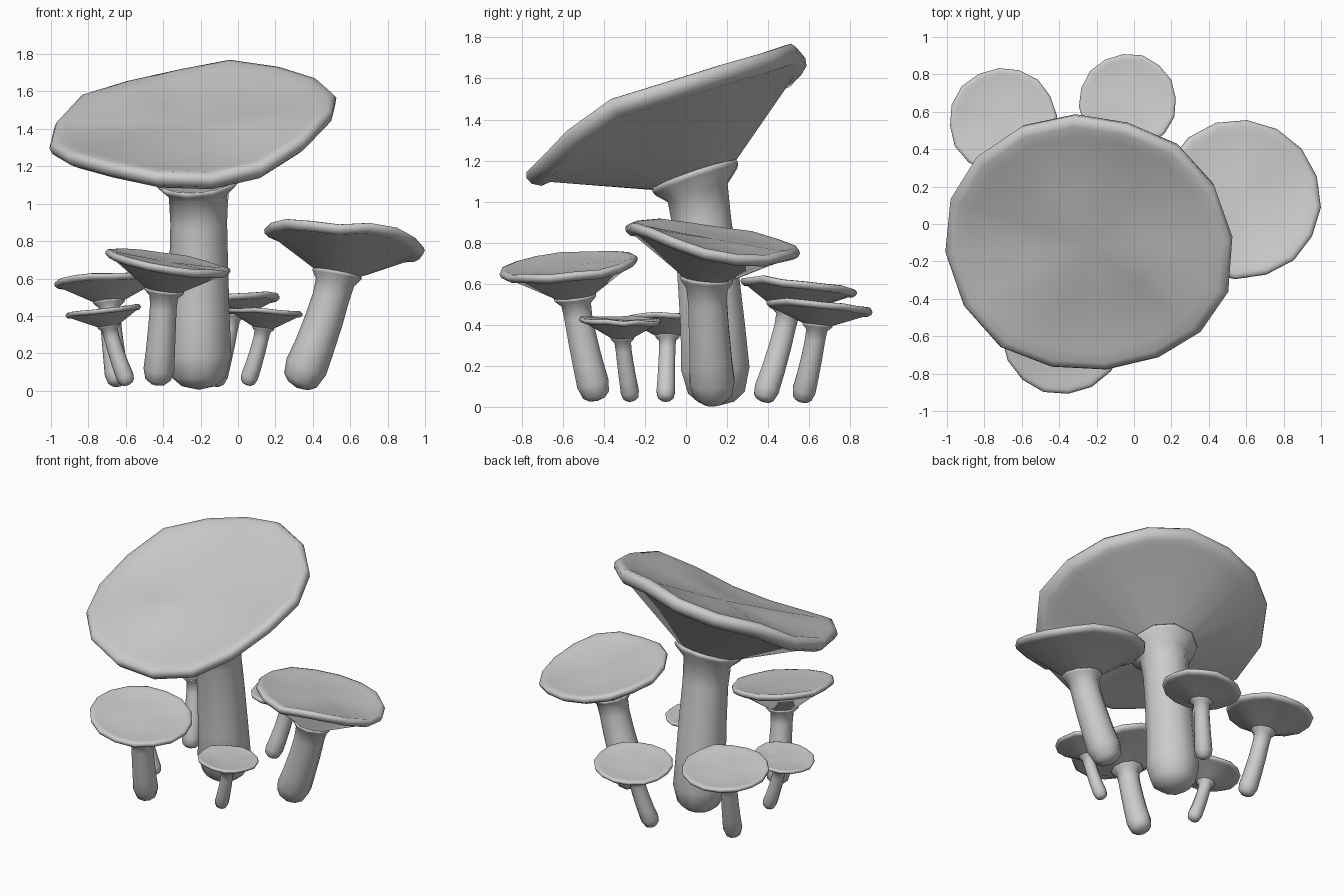
import bpy, bmesh, random
from math import cos, sin, tau, radians
from mathutils import Vector

if "Cube" in bpy.data.objects:
    bpy.data.objects.remove(bpy.data.objects["Cube"])

random.seed(4)
UP = Vector((0, 0, 1))


def ring(bm, c, n, r, sides, wob=None, phase=0.0):
    """Circle of vertices around c facing n, with optional per-vertex wobble."""
    q = UP.rotation_difference(n.normalized())
    out = []
    for i in range(sides):
        a = tau * i / sides + phase
        k, dz = wob[i] if wob else (1, 0)
        out.append(bm.verts.new(c + q @ Vector((r * k * cos(a), r * k * sin(a), dz * r))))
    return out


def skin(bm, rings, start, end):
    """Bridge the rings and close both ends with a fan to a point."""
    s = len(rings[0])
    for a, b in zip(rings, rings[1:]):
        for i in range(s):
            j = (i + 1) % s
            bm.faces.new((a[i], a[j], b[j], b[i]))
    p, q = bm.verts.new(start), bm.verts.new(end)
    for i in range(s):
        j = (i + 1) % s
        bm.faces.new((p, rings[0][j], rings[0][i]))
        bm.faces.new((q, rings[-1][i], rings[-1][j]))


def finish(bm, name):
    me = bpy.data.meshes.new(name)
    bmesh.ops.recalc_face_normals(bm, faces=bm.faces)
    bm.to_mesh(me)
    bm.free()
    ob = bpy.data.objects.new(name, me)
    bpy.context.collection.objects.link(ob)
    bpy.ops.object.select_all(action='DESELECT')
    ob.select_set(True)
    bpy.context.view_layer.objects.active = ob
    bpy.ops.object.shade_smooth_by_angle(angle=radians(60))


def mushroom(name, base, top, r, collar, cap, R, slope, heights=None, phase=5,
             sides=16, bend=0.66, oval=0.0):
    base, top, cap = Vector(base), Vector(top), Vector(cap)
    cn = Vector((-slope[0], -slope[1], 1)).normalized()
    d = top - base
    ctrl = base + Vector((d.x * bend, d.y * bend, d.z * 0.5))
    path = lambda t: base * (1 - t) ** 2 + ctrl * 2 * t * (1 - t) + top * t * t
    tan = lambda t: ((ctrl - base) * (1 - t) + (top - ctrl) * t).normalized()
    # collar faces between the stem direction and the cap direction
    kn = (tan(1) + cn * 1.5).normalized()

    # stem: rounded foot, slim shaft, flared collar
    bm = bmesh.new()
    e = r / d.length
    prof = [(0.12 * e, 0.55), (0.4 * e, 0.88), (1.1 * e, 1.06), (0.35, 1.0),
            (0.6, 0.95), (0.8, 0.92), (1 - 0.45 * e, 0.97)]
    rings = [ring(bm, path(t), tan(t).lerp(kn, t ** 3), r * k, 10) for t, k in prof]
    for h, k in ((-0.08, 0.96), (0.0, 1.0), (0.05, 0.97), (0.06, 0.8)):
        rings.append(ring(bm, top + kn * h * collar, kn, collar * k, 10))
    skin(bm, rings, path(0), top + kn * 0.05 * collar)
    finish(bm, name + "_stem")

    # cap: cone from the collar to a rounded lip and a nearly flat top
    bm = bmesh.new()
    q = UP.rotation_difference(cn)
    ph = radians(phase)
    wob = []
    for i in range(sides):
        a = tau * i / sides + ph
        k = 1 + oval * cos(2 * a) + random.uniform(-0.01, 0.01)
        if heights:
            flat = cap + q @ Vector((R * k * cos(a), R * k * sin(a), 0))
            wob.append((k, (heights[i] - flat.z) * cn.z / R))
        else:
            wob.append((k, random.uniform(-0.025, 0.025)))
    rings = [ring(bm, top, kn, collar * 0.85, sides, None, ph)]
    for k, h in ((0.87, -0.09), (0.93, -0.09), (0.985, -0.05), (1.0, 0.0),
                 (0.98, 0.033), (0.93, 0.042), (0.85, 0.024), (0.45, 0.01)):
        rings.append(ring(bm, cap + cn * h * R, cn, R * k, sides, wob, ph))
    skin(bm, rings, top, cap)
    finish(bm, name + "_cap")


# rim heights measured anticlockwise from the right-hand side
TALL_RIM = (1.565, 1.645, 1.705, 1.75, 1.69, 1.63, 1.565, 1.41,
            1.30, 1.255, 1.205, 1.135, 1.115, 1.175, 1.325, 1.485)
RIGHT_RIM = (.75, .72, .715, .74, .75, .77, .80, .84,
             .86, .885, .905, .895, .875, .885, .86, .805)

# name, foot, stem top, stem radius, collar radius, cap centre, cap radius, cap slope
mushroom("tall_mushroom", (-.21, .15, .005), (-.21, .045, 1.12), .165, .23,
         (-.237, -.108, 1.43), .765, (.17, .475), TALL_RIM, 5, 16, 0.15, 0.02)
mushroom("right_mushroom", (.315, .135, .015), (.53, .1, .625), .108, .135,
         (.572, .132, .82), .432, (-.15, -.16), RIGHT_RIM, -5)
mushroom("front_mushroom", (-.43, -.43, .03), (-.395, -.54, .535), .078, .108,
         (-.378, -.572, .69), .34, (-.17, .1))
mushroom("back_left_mushroom", (-.64, .37, .025), (-.69, .5, .475), .06, .085,
         (-.70, .55, .59), .288, (.07, -.11))
mushroom("back_mushroom", (-.13, .56, .025), (-.04, .64, .40), .056, .078,
         (-.035, .65, .49), .262, (.07, -.08))
mushroom("small_left_mushroom", (-.585, -.10, .03), (-.69, -.09, .345), .045, .062,
         (-.72, -.09, .43), .205, (.12, 0))
mushroom("small_right_mushroom", (.045, -.265, .03), (.135, -.31, .335), .044, .06,
         (.145, -.32, .425), .2, (-.06, -.03))
